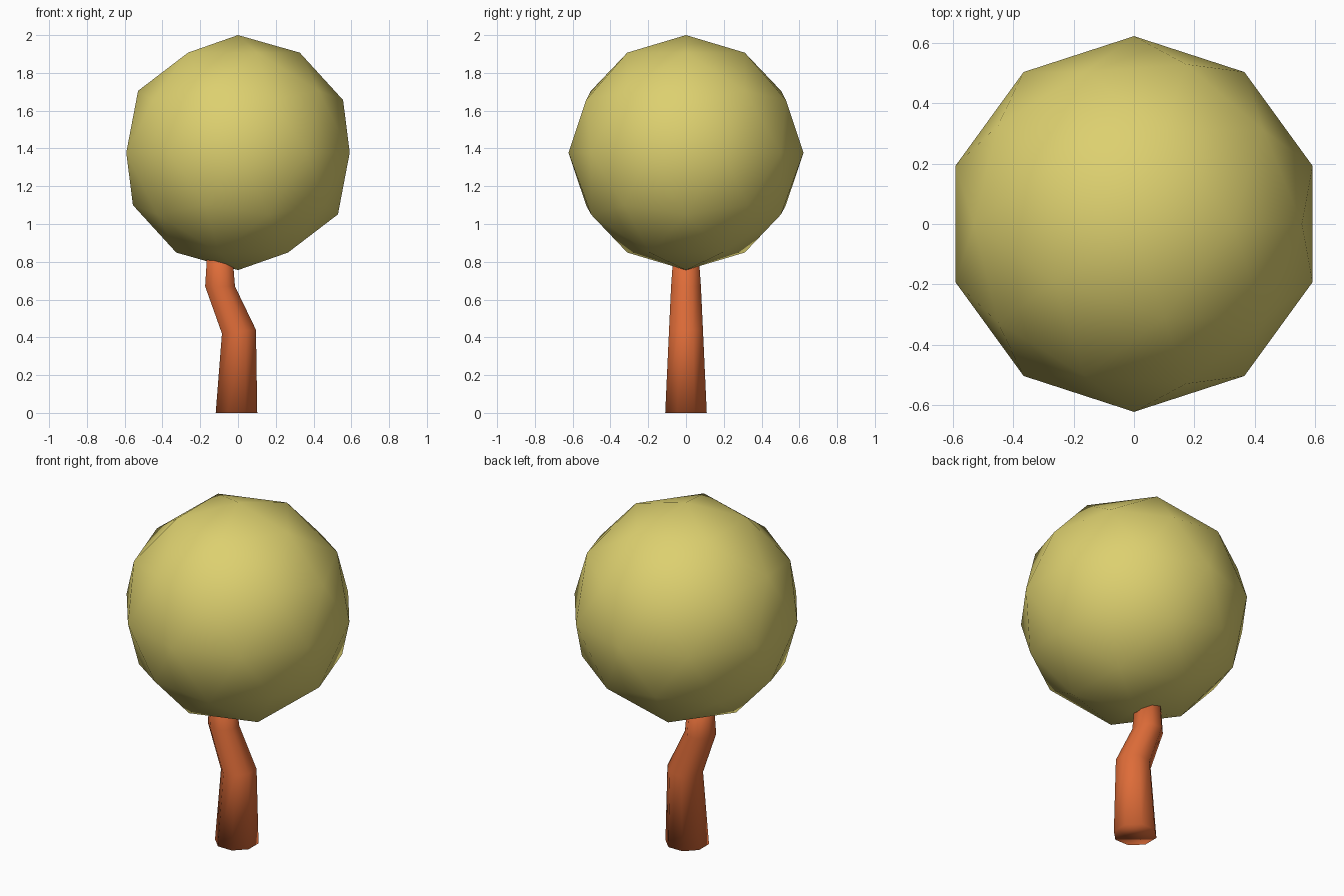
import bpy, bmesh, math

if "Cube" in bpy.data.objects:
    bpy.data.objects.remove(bpy.data.objects["Cube"])


def finish(obj, name, color):
    obj.name = name
    mat = bpy.data.materials.new(name + "_color")
    mat.diffuse_color = (*color, 1)
    mat.use_nodes = True
    mat.node_tree.nodes["Principled BSDF"].inputs["Base Color"].default_value = mat.diffuse_color
    obj.data.materials.append(mat)
    for poly in obj.data.polygons:
        poly.use_smooth = True


# Crown: low-poly icosphere with smooth shading
bpy.ops.mesh.primitive_ico_sphere_add(subdivisions=2, radius=0.622, location=(0, 0, 1.378))
finish(bpy.context.object, "crown", (0.72, 0.63, 0.16))

# Trunk: eight-sided rings along a bent path (x, z, half width, tilt)
SIDES = 8
path = [(-0.008, 0.0, 0.110, 0.0),
        (0.005, 0.43, 0.090, 0.11),
        (-0.095, 0.67, 0.079, 0.0),
        (-0.097, 0.88, 0.064, 0.0)]
bm = bmesh.new()
rings = []
for x, z, half, tilt in path:
    r = half / math.cos(math.pi / SIDES)
    ring = []
    for i in range(SIDES):
        a = (i + 0.5) * math.tau / SIDES
        dx = r * math.cos(a)
        ring.append(bm.verts.new((x + dx, r * math.sin(a), z + dx * tilt)))
    rings.append(ring)
for low, high in zip(rings, rings[1:]):
    for i in range(SIDES):
        j = (i + 1) % SIDES
        bm.faces.new((low[i], low[j], high[j], high[i]))
bm.faces.new(rings[0][::-1])
bm.faces.new(rings[-1])
mesh = bpy.data.meshes.new("trunk")
bm.to_mesh(mesh)
bm.free()
trunk = bpy.data.objects.new("trunk", mesh)
bpy.context.collection.objects.link(trunk)
finish(trunk, "trunk", (0.73, 0.15, 0.04))
